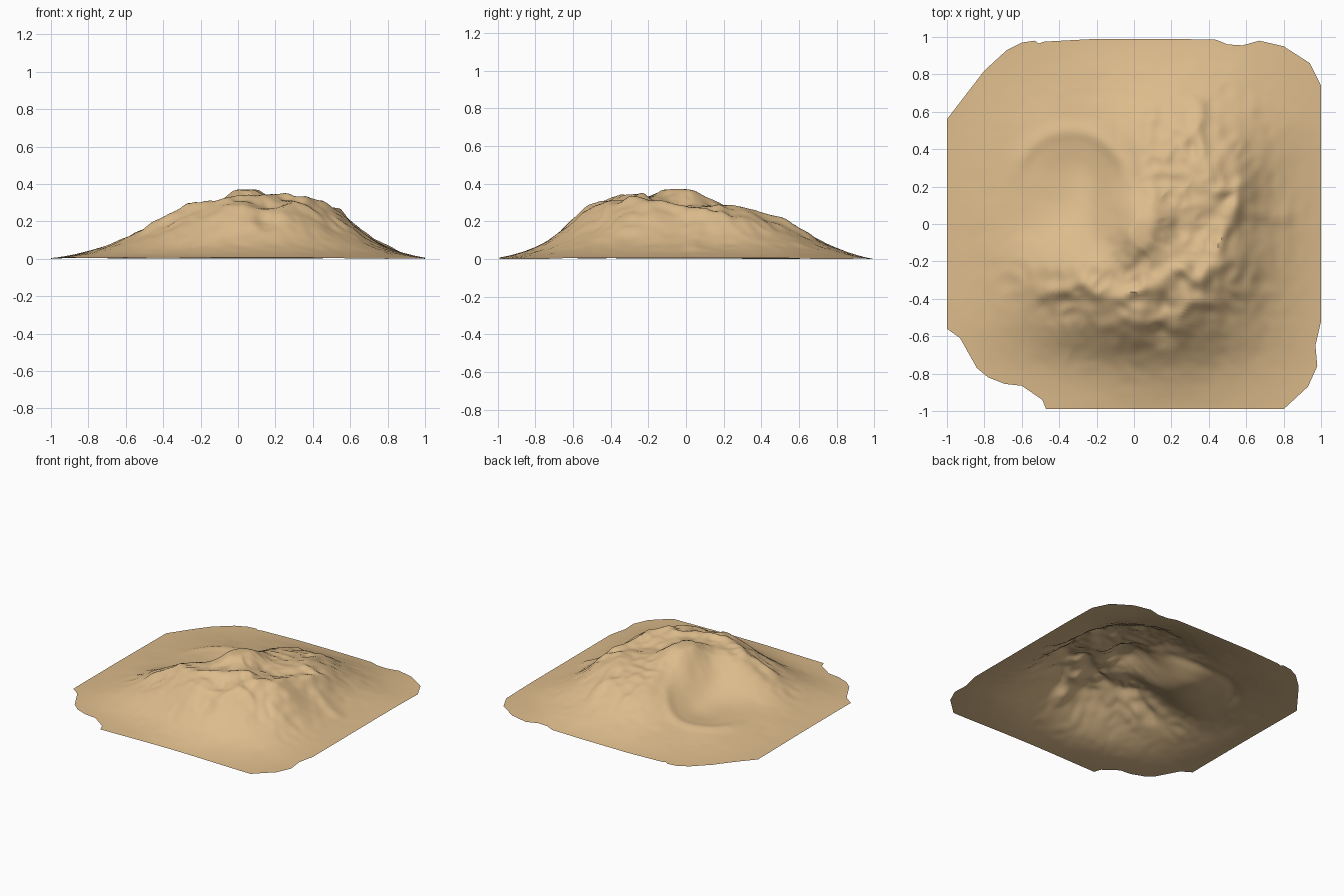
import bpy, math
from mathutils import Vector, noise

if "Cube" in bpy.data.objects:
    bpy.data.objects.remove(bpy.data.objects["Cube"])

# Ragged shoreline, counter-clockwise
OUTLINE = [(1, -.52), (1, .74), (.94, .86), (.8, .95), (.67, .98), (.58, .955), (.5, .96),
           (.44, .985), (.2, .99), (-.2, .99), (-.48, .975), (-.51, .965), (-.53, .98), (-.6, .97), (-.68, .93),
           (-.8, .82), (-1, .56), (-1, -.56), (-.93, -.61), (-.84, -.77), (-.78, -.82),
           (-.69, -.855), (-.6, -.865), (-.49, -.94), (-.47, -.99), (.8, -.99),
           (.93, -.87), (.98, -.76), (.97, -.65)]

# Coarse heights, rows y = -1..1, columns x = -1..1, step 0.25
COARSE = [
    [0, 0, 0, .003, .006, .006, .003, 0, 0],
    [0, .01, .025, .05, .085, .085, .05, .02, 0],
    [.004, .04, .11, .21, .285, .27, .16, .06, .006],
    [.004, .055, .165, .28, .31, .32, .265, .085, .006],
    [.004, .05, .095, .155, .315, .28, .25, .085, .006],
    [.002, .04, .075, .09, .235, .27, .25, .08, .006],
    [0, .028, .057, .08, .175, .215, .16, .06, .005],
    [0, .01, .022, .04, .07, .08, .06, .02, 0],
    [0, 0, 0, 0, 0, 0, 0, 0, 0]]

# Ridge lines: path, added height, half width (negative carves a gully)
RIDGES = [
    ([(-.48, -.37), (-.38, -.35), (-.27, -.32), (-.2, -.37), (0, -.37), (.15, -.3), (.25, -.23),
      (.33, -.3), (.45, -.2), (.47, -.05), (.54, .08), (.57, .2), (.45, .18)], .026, .045),
    ([(-.02, -.5), (.08, -.52), (.2, -.5), (.3, -.42), (.4, -.4)], .02, .045),
    ([(.14, -.56), (.16, -.46)], -.045, .07),
    ([(.04, -.06), (.06, .0)], .062, .13),
    ([(.1, .56), (.04, .45), (.06, .3), (.12, .16)], .016, .05),
    ([(.33, .66), (.36, .4), (.4, .25)], .018, .04),
    ([(.5, .1), (.65, .06), (.8, .04)], .012, .04)]


def cubic(p, t):
    a, b, c, d = p
    return b + .5 * t * (c - a + t * (2*a - 5*b + 4*c - d + t * (3*(b - c) + d - a)))


def coarse(x, y):
    u, v = (x + 1) * 4, (y + 1) * 4
    i, j = min(int(u), 7), min(int(v), 7)
    cl = lambda k: max(0, min(8, k))
    rows = [cubic([COARSE[cl(j + b)][cl(i + a)] for a in range(-1, 3)], u - i)
            for b in range(-1, 3)]
    return cubic(rows, v - j)


def path_distance(p, path):
    best = 9
    for a, b in zip(path, path[1:]):
        a, b = Vector(a), Vector(b)
        t = max(0, min(1, (p - a).dot(b - a) / (b - a).length_squared))
        best = min(best, (p - a - (b - a) * t).length)
    return best


def height(x, y):
    h = coarse(x, y)
    # wobble the ridge positions so the crests look eroded
    w = Vector((noise.noise((x * 9, y * 9, 1)), noise.noise((x * 9, y * 9, 5)))) * .022
    p = Vector((x, y)) + w
    for path, amount, width in RIDGES:
        h += amount * math.exp(-(path_distance(p, path) / width) ** 2)
    # crater: shallow dish with a low rounded rim on its north side
    r = math.hypot(x + .34, y - .2)
    north = max(0, min(1, (y - .2) / .15))
    h += .012 * north * math.exp(-((r - .3) / .045) ** 2)
    h -= .012 * math.exp(-(r / .19) ** 4)
    # erosion: rougher on the south and east flanks, smooth by the crater
    rough = min(1, max(0, h) / .2) * min(1, max(.1, (r - .25) / .3))
    n = noise.noise((x * 7, y * 7, 2)) + .7 * noise.noise((x * 15, y * 15, 4))
    crease = abs(noise.noise((x * 11, y * 11, 7)))
    h += rough * (.010 * n - .016 * crease)
    # soft ceiling at the summit
    if h > .35:
        h = .35 + .025 * math.tanh((h - .35) / .025)
    return max(0, h)


# Terrain skin: rings shrinking from the shoreline to the centre
shore = []
for a, b in zip(OUTLINE, OUTLINE[1:] + OUTLINE[:1]):
    a, b = Vector(a), Vector(b)
    steps = max(1, round((b - a).length / .035))
    shore += [a.lerp(b, k / steps) for k in range(steps)]
N, RINGS = len(shore), 60
verts = [(0, 0, height(0, 0))]
for k in range(1, RINGS + 1):
    for s in shore:
        q = s * (k / RINGS)
        verts.append((q.x, q.y, height(q.x, q.y)))
faces = [(0, 1 + i, 1 + (i + 1) % N) for i in range(N)]
for k in range(RINGS - 1):
    for i in range(N):
        a, b = 1 + k * N + i, 1 + k * N + (i + 1) % N
        faces.append((a, a + N, b + N, b))

mesh = bpy.data.meshes.new("mountain_terrain")
mesh.from_pydata(verts, [], faces)
mesh.update()
terrain = bpy.data.objects.new("mountain_terrain", mesh)
bpy.context.collection.objects.link(terrain)

# Sandy rock colour and soft shading
sand = bpy.data.materials.new("sand")
sand.diffuse_color = (.72, .50, .26, 1)
sand.use_nodes = True
sand.node_tree.nodes["Principled BSDF"].inputs["Base Color"].default_value = sand.diffuse_color
mesh.materials.append(sand)
bpy.context.view_layer.objects.active = terrain
terrain.select_set(True)
bpy.ops.object.shade_smooth_by_angle(angle=math.radians(40))
